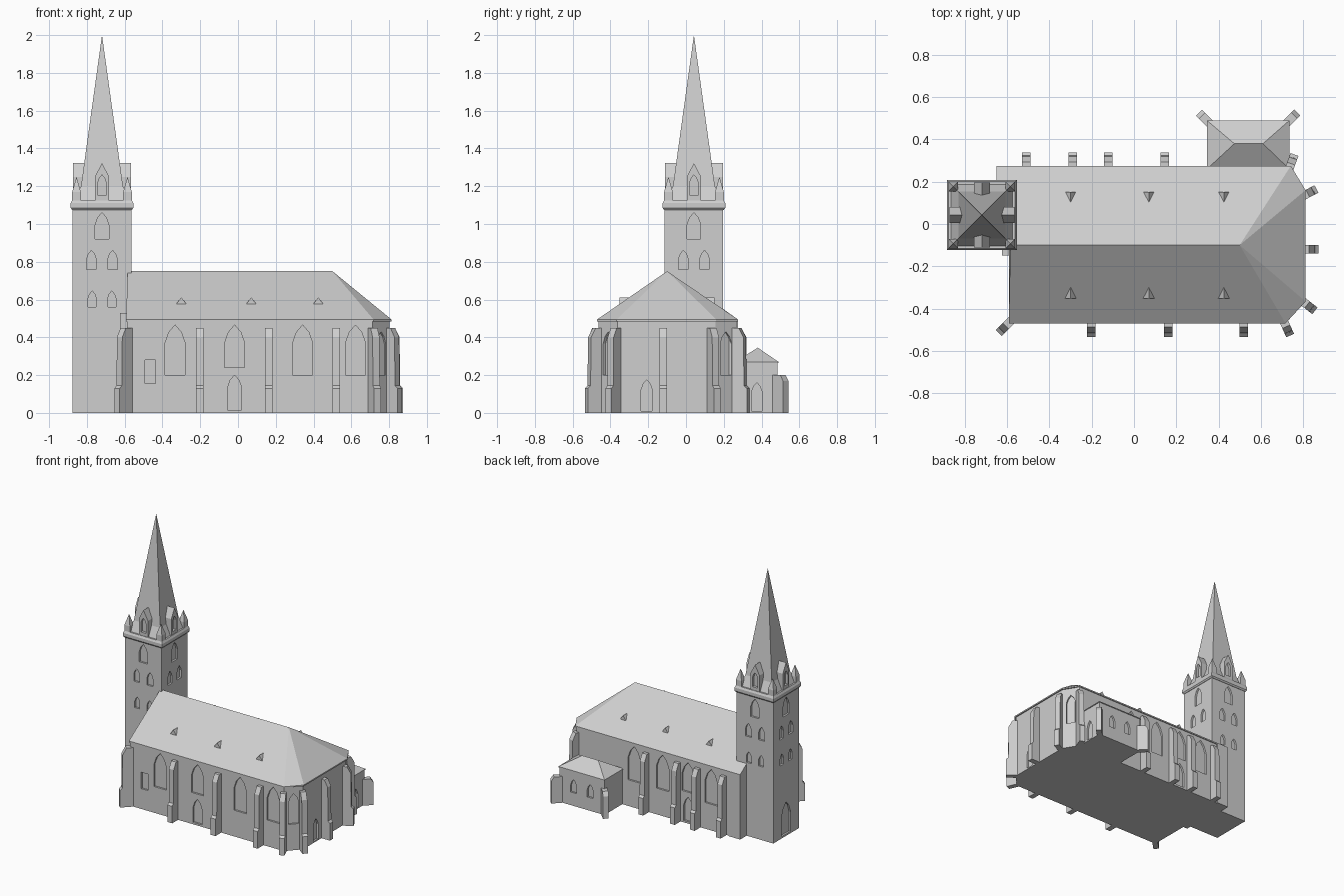
import bpy, bmesh, math

if "Cube" in bpy.data.objects:
    bpy.data.objects.remove(bpy.data.objects["Cube"])

stone = bpy.data.materials.new("pale grey stone")
stone.diffuse_color = (0.62, 0.62, 0.62, 1)
stone.use_nodes = True
stone.node_tree.nodes["Principled BSDF"].inputs["Base Color"].default_value = stone.diffuse_color


def finish(name, bm):
    bmesh.ops.recalc_face_normals(bm, faces=bm.faces)
    me = bpy.data.meshes.new(name)
    bm.to_mesh(me)
    bm.free()
    me.materials.append(stone)
    ob = bpy.data.objects.new(name, me)
    bpy.context.collection.objects.link(ob)
    return ob


def hull(name, pts):
    bm = bmesh.new()
    for p in pts:
        bm.verts.new(p)
    bmesh.ops.convex_hull(bm, input=bm.verts)
    bmesh.ops.dissolve_limit(bm, angle_limit=0.01, verts=bm.verts, edges=bm.edges)
    return finish(name, bm)


def block(name, poly, z0, z1):
    return hull(name, [(x, y, z) for x, y in poly for z in (z0, z1)])


def rect(x0, x1, y0, y1):
    return [(x0, y0), (x1, y0), (x1, y1), (x0, y1)]


def square(r, cx, cy):
    return rect(cx - r, cx + r, cy - r, cy + r)


def prism(bm, prof, x, y, deg, a, b):
    """Upright profile (sideways, z) extruded from a to b along a compass direction."""
    c, s = math.cos(math.radians(deg)), math.sin(math.radians(deg))
    rings = [[bm.verts.new((x + c * d - s * p, y + s * d + c * p, z)) for p, z in prof] for d in (a, b)]
    n = len(prof)
    bm.faces.new(rings[0])
    bm.faces.new(rings[1][::-1])
    for i in range(n):
        j = (i + 1) % n
        bm.faces.new((rings[0][i], rings[0][j], rings[1][j], rings[1][i]))


def arch(w, z0, z1):
    h = w / 2
    sh = z1 - min(0.9 * w, 0.55 * (z1 - z0))
    m = sh + 0.6 * (z1 - sh)
    return [(-h, z0), (h, z0), (h, sh), (h * 0.62, m), (0, z1), (-h * 0.62, m), (-h, sh)]


def cut(ob, openings, depth=0.014):
    """Recess openings (x, y, direction, profile) into a wall."""
    bm = bmesh.new()
    for x, y, deg, prof in openings:
        prism(bm, prof, x, y, deg, -depth, 0.02)
    cutter = finish("cutter", bm)
    cutter.hide_render = True
    mod = ob.modifiers.new("openings", 'BOOLEAN')
    mod.operation, mod.solver, mod.object = 'DIFFERENCE', 'EXACT', cutter
    bpy.context.view_layer.objects.active = ob
    bpy.ops.object.modifier_apply(modifier=mod.name)
    bpy.data.objects.remove(cutter)


# nave walls with polygonal east end
S, N, E, W = -0.463, 0.268, 0.803, -0.588
plan = [(W, S), (0.712, S), (E, -0.362), (E, 0.155), (0.735, N), (W, N)]
nave = block("nave_walls", plan, 0, 0.492)
tall = arch(0.105, 0.2, 0.465)
short = arch(0.105, 0.24, 0.465)
door = arch(0.075, 0.015, 0.2)
slit = [(-0.028, 0.155), (0.028, 0.155), (0.028, 0.28), (-0.028, 0.28)]
cut(nave, [(x, S, -90, tall) for x in (-0.333, 0.342, 0.622)]
    + [(-0.018, S, -90, short), (-0.018, S, -90, door), (-0.465, S, -90, slit)]
    + [(x, N, 90, tall) for x in (-0.4, 0.01, 0.25)]
    + [(-0.205, N, 90, short), (-0.205, N, 90, door)]
    + [(E, -0.208, 0, arch(0.058, 0.01, 0.175)),
       (0.758, -0.4125, -48, arch(0.07, 0.2, 0.43)),
       (0.769, 0.2115, 31, arch(0.07, 0.2, 0.43))])

# nave roof, hipped at the east, gabled at the west
eaves = [(-0.592, -0.47), (0.717, -0.47), (0.812, -0.367), (0.812, 0.16), (0.742, 0.275), (-0.592, 0.275)]
hull("nave_roof", [(x, y, z) for x, y in eaves for z in (0.485, 0.495)]
     + [(-0.585, -0.1, 0.75), (0.5, -0.1, 0.75)])

# small west extensions beside the tower
hull("northwest_corner", [(x, y, z) for x in (-0.65, -0.55)
                          for y, z in ((0.19, 0), (0.275, 0), (0.275, 0.495), (0.19, 0.555))])
block("west_pier", rect(-0.625, -0.57, -0.15, -0.1), 0, 0.53)

# roof vents: small triangular gables
bm = bmesh.new()
for x in (-0.3, 0.07, 0.425):
    for y, deg in ((-0.352, -90), (0.152, 90)):
        prism(bm, [(-0.03, 0.572), (0.03, 0.572), (0, 0.612)], x, y, deg, -0.065, 0)
finish("roof_vents", bm)

# stepped buttresses: x, y, direction
bm = bmesh.new()
spots = [(x, S, -90) for x in (-0.202, 0.163, 0.52)]
spots += [(x, N, 90) for x in (-0.51, -0.29, -0.122, 0.145)]
spots += [(-0.59, -0.465, 225), (0.71, S, -66), (0.8, -0.367, -38),
          (E, -0.12, 0), (0.8, 0.133, 27), (0.735, 0.262, 70)]
step = [(-0.03, 0), (0.071, 0), (0.071, 0.13), (0.055, 0.145), (0.052, 0.4), (0.025, 0.45), (-0.03, 0.45)]
for x, y, deg in spots:
    prism(bm, step, x, y, deg - 90, -0.02, 0.02)
low = [(-0.03, 0), (0.06, 0), (0.06, 0.17), (0.04, 0.2), (-0.03, 0.2)]
for x, deg in ((0.35, 135), (0.73, 45)):
    prism(bm, low, x, 0.485, deg - 90, -0.02, 0.02)
finish("buttresses", bm)

# sacristy on the north side
sac = block("sacristy_walls", rect(0.35, 0.73, 0.24, 0.485), 0, 0.27)
cut(sac, [(x, 0.485, 90, arch(0.05, 0.1, 0.2)) for x in (0.47, 0.61)]
    + [(0.73, 0.375, 0, arch(0.056, 0.01, 0.16))])
hull("sacristy_roof", [(x, y, z) for x, y in rect(0.345, 0.735, 0.26, 0.49) for z in (0.264, 0.27)]
     + [(0.475, 0.38, 0.345), (0.61, 0.38, 0.345)])

# tower shaft
cx, cy, r = -0.72, 0.042, 0.155
tower = block("tower_shaft", square(r, cx, cy), 0, 1.09)
holes = []
for deg in (0, 90, 180, 270):
    c, s = round(math.cos(math.radians(deg))), round(math.sin(math.radians(deg)))
    x, y = cx + c * r, cy + s * r
    holes.append((x, y, deg, arch(0.072, 0.92, 1.06)))
    for k in (-1, 1):
        holes.append((x - s * k * 0.056, y + c * k * 0.056, deg, arch(0.05, 0.76, 0.86)))
        if deg:
            holes.append((x - s * k * 0.052, y + c * k * 0.052, deg, arch(0.042, 0.56, 0.645)))
holes.append((cx - r, cy, 180, arch(0.11, 0.015, 0.26)))
cut(tower, holes)

# cornice with sloped top
hull("tower_cornice", [(x, y, z) for q, z in ((0.158, 1.075), (0.166, 1.085), (0.166, 1.11), (0.158, 1.125))
                       for x, y in square(q, cx, cy)])

# spire with flared foot
hull("spire_foot", [(x, y, z) for q, z in ((0.152, 1.11), (0.111, 1.2)) for x, y in square(q, cx, cy)])
hull("spire", [(x, y, 1.2) for x, y in square(0.111, cx, cy)] + [(cx, cy, 2.0)])

# corner pinnacles
for i, (x, y) in enumerate(square(0.135, cx, cy)):
    hull(f"pinnacle_{i + 1}", [(a, b, z) for a, b in square(0.023, x, y) for z in (1.11, 1.17)] + [(x, y, 1.25)])

# gabled spire dormers
for i in range(4):
    deg = 90 * i
    c, s = round(math.cos(math.radians(deg))), round(math.sin(math.radians(deg)))
    bm = bmesh.new()
    prism(bm, [(-0.038, 1.11), (0.038, 1.11), (0.038, 1.25), (0, 1.322), (-0.038, 1.25)],
          cx, cy, deg, 0.05, 0.154)
    ob = finish(f"spire_dormer_{i + 1}", bm)
    cut(ob, [(cx + c * 0.154, cy + s * 0.154, deg, arch(0.042, 1.15, 1.26))], 0.02)
